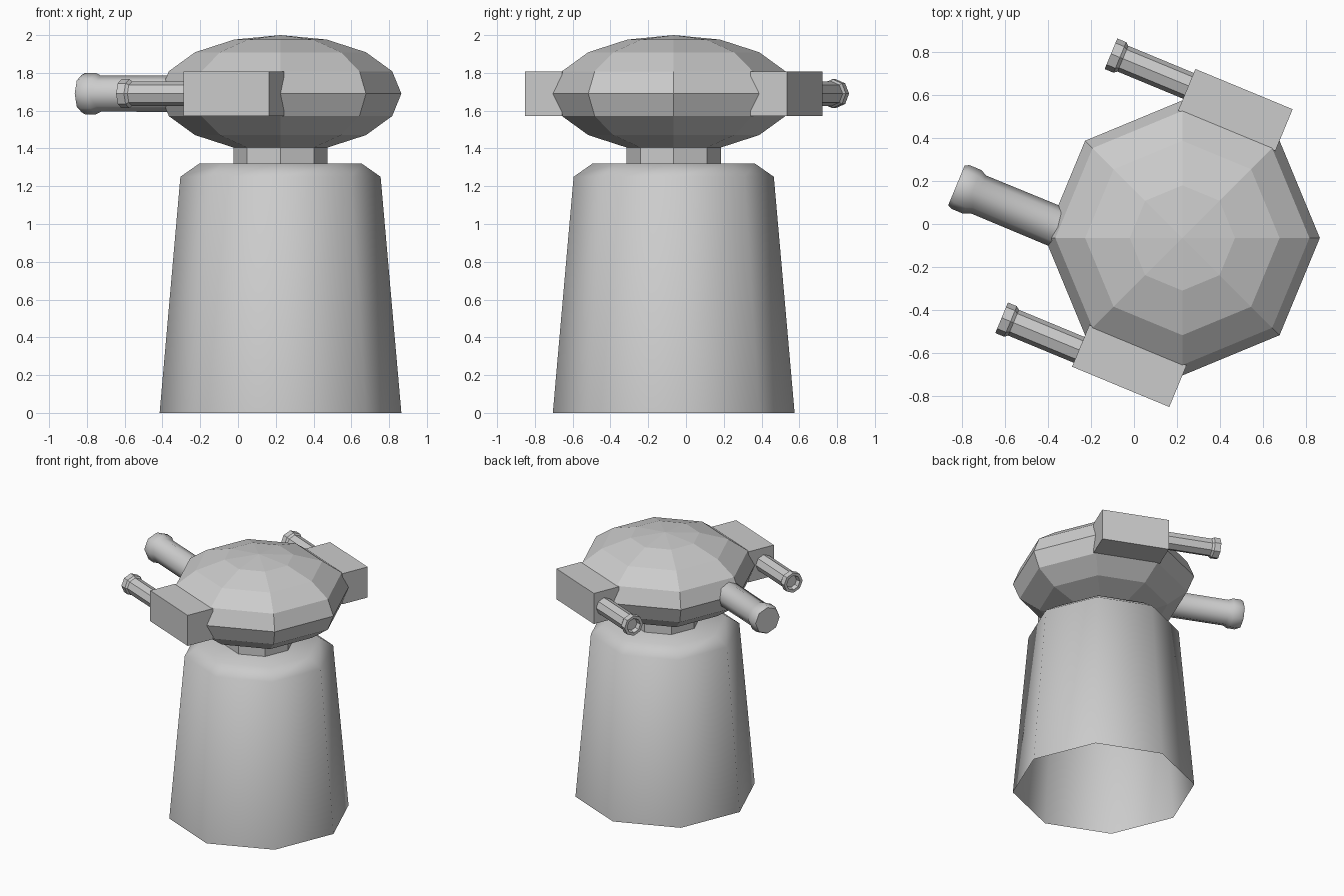
import bpy, bmesh, math
from mathutils import Vector, Matrix

cube = bpy.data.objects.get("Cube")
if cube:
    bpy.data.objects.remove(cube, do_unlink=True)

grey = bpy.data.materials.new("light grey metal")
grey.use_nodes = True
colour = (0.6, 0.6, 0.6, 1)
grey.diffuse_color = colour
grey.node_tree.nodes["Principled BSDF"].inputs["Base Color"].default_value = colour

CX, CY, CZ = 0.225, -0.065, 1.69       # turret axis and dome centre
R, H = 0.64, 0.31                      # dome radius and half height
SIDES = 8
UP = Matrix.Translation((CX, CY, 0))
# Turret frame: local x is the firing direction, local y is across it
AIM = Matrix.Translation((CX, CY, CZ)) @ Matrix.Rotation(math.radians(157.5), 4, 'Z')


def finish(name, bm, matrix, smooth=None):
    bm.transform(matrix)
    bmesh.ops.recalc_face_normals(bm, faces=bm.faces[:])
    mesh = bpy.data.meshes.new(name)
    bm.to_mesh(mesh)
    bm.free()
    mesh.materials.append(grey)
    obj = bpy.data.objects.new(name, mesh)
    bpy.context.collection.objects.link(obj)
    if smooth is not None:
        bpy.ops.object.select_all(action='DESELECT')
        obj.select_set(True)
        bpy.context.view_layer.objects.active = obj
        bpy.ops.object.shade_smooth_by_angle(angle=math.radians(smooth))
    return obj


def lathe(name, profile, matrix, smooth=None, cap_start=True):
    """Eight-sided solid from (radius, height) points; radius 0 makes a pole."""
    bm = bmesh.new()
    rings = []
    for r, z in profile:
        n = SIDES if r > 0 else 1
        rings.append([bm.verts.new((r * math.cos(math.tau * i / SIDES),
                                    r * math.sin(math.tau * i / SIDES), z)) for i in range(n)])
    for a, b in zip(rings, rings[1:]):
        for i in range(SIDES):
            j = (i + 1) % SIDES
            quad = [a[i % len(a)], a[j % len(a)], b[j % len(b)], b[i % len(b)]]
            bm.faces.new(list(dict.fromkeys(quad)))
    if cap_start and len(rings[0]) > 1:
        bm.faces.new(rings[0])
    if len(rings[-1]) > 1:
        bm.faces.new(rings[-1])
    return finish(name, bm, matrix, smooth)


def along_aim(across):
    """Places a lathed part along the firing direction."""
    return AIM @ Matrix.Translation((0, across, 0)) @ Matrix.Rotation(math.pi / 2, 4, 'Y')


# Tapered pedestal, open underneath
lathe("pedestal", [(0.64, 0), (0.53, 1.25), (0.43, 1.32)], UP, 80, cap_start=False)

# Short neck
lathe("neck", [(0.25, 1.31), (0.25, 1.42)], UP)

# Flattened faceted dome
dome = [(R * math.sin(math.pi * k / 8) if 0 < k < 8 else 0, CZ - H * math.cos(math.pi * k / 8))
        for k in range(9)]
lathe("turret_dome", dome, UP)

# Main barrel with a flared muzzle
lathe("main_barrel", [(0.097, 0.40), (0.095, 0.955), (0.11, 0.985), (0.11, 1.045), (0.10, 1.065)],
      along_aim(0.176) @ Matrix.Translation((0, 0, 0)), 50)

# Side guns: pod growing out of the dome, thin barrel and hollow muzzle collar
band = H * math.sin(math.pi / 8)       # half height of the dome's middle band
half = R * math.sin(math.pi / 8)
for side, label in ((1, "right"), (-1, "left")):
    bm = bmesh.new()
    bmesh.ops.create_cube(bm, size=1)
    bm.transform(Matrix.Translation((0, side * 0.645, 0)) @
                 Matrix.Diagonal((2 * half, 0.21, 2 * band, 1)))
    finish(label + "_gun_pod", bm, AIM)
    place = along_aim(side * 0.665)
    lathe(label + "_gun_barrel", [(0.065, 0.2), (0.065, 0.60)], place)
    lathe(label + "_gun_muzzle", [(0.065, 0.575), (0.077, 0.59), (0.077, 0.635),
                                  (0.055, 0.635), (0.045, 0.605)], place)
